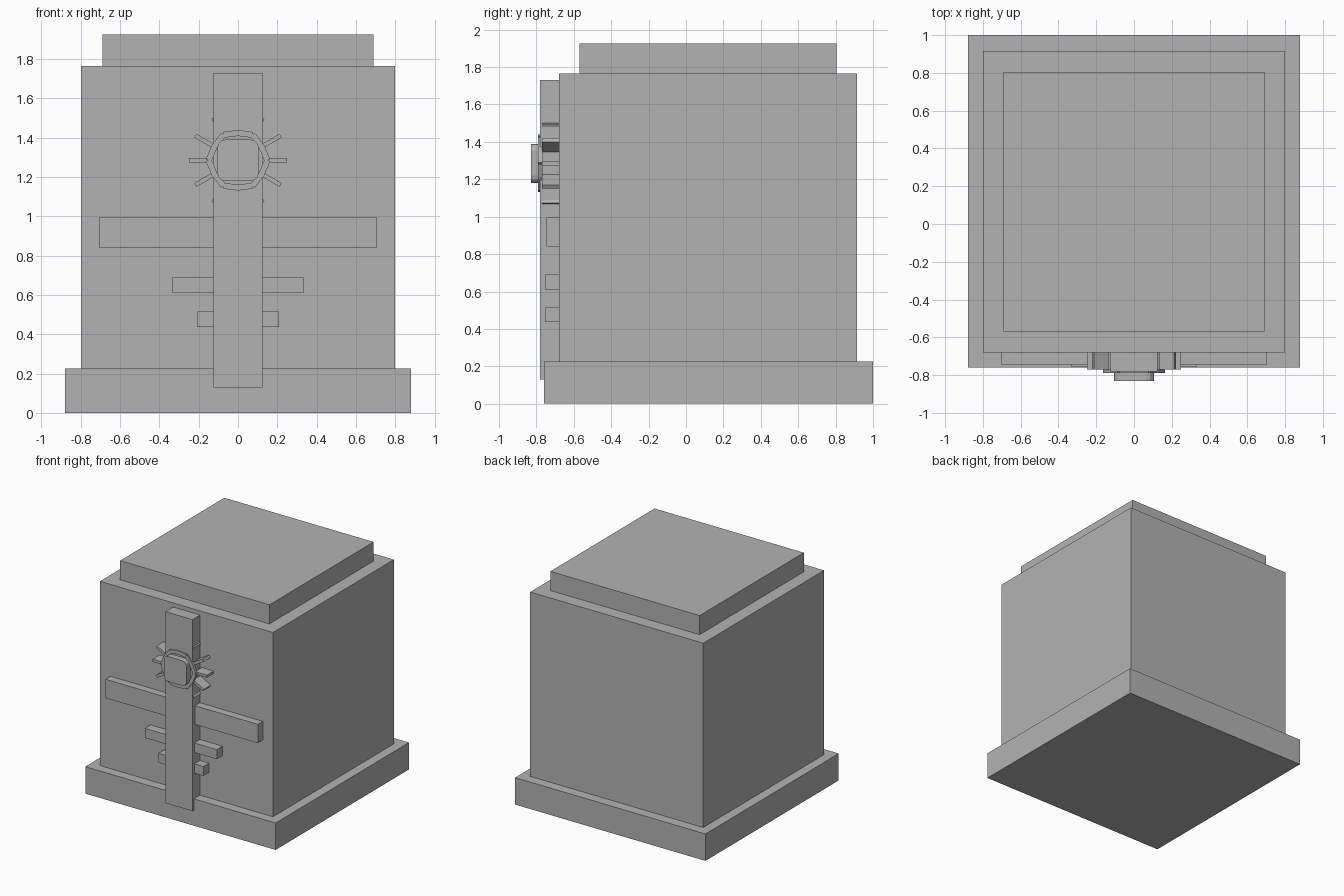
import bpy, math

old = bpy.data.objects.get("Cube")
if old:
    bpy.data.objects.remove(old, do_unlink=True)

stone = bpy.data.materials.new("plain grey")
stone.use_nodes = True
GREY = (0.45, 0.45, 0.45, 1)
stone.diffuse_color = GREY
stone.node_tree.nodes["Principled BSDF"].inputs["Base Color"].default_value = GREY


def box(name, x, y, z, turn=0):
    """Box from (min, max) ranges, optionally turned about the y axis."""
    bpy.ops.mesh.primitive_cube_add(
        size=1, location=[(a + b) / 2 for a, b in (x, y, z)], rotation=(0, turn, 0))
    ob = bpy.context.object
    ob.name = name
    ob.scale = [b - a for a, b in (x, y, z)]
    bpy.ops.object.transform_apply(location=False, rotation=False, scale=True)
    ob.data.materials.append(stone)
    return ob


def around(name, radius, angle, size, y, turn):
    """Small box set at an angle on a circle around the emblem centre."""
    cx, cz = radius * math.cos(angle), CENTRE_Z + radius * math.sin(angle)
    w, h = size[0] / 2, size[1] / 2
    return box(name, (cx - w, cx + w), y, (cz - h, cz + h), turn)


# Stepped block
box("base_plinth", (-0.88, 0.88), (-0.76, 1.0), (0, 0.225))
box("main_block", (-0.8, 0.8), (-0.68, 0.915), (0.225, 1.765))
box("top_slab", (-0.69, 0.69), (-0.57, 0.805), (1.765, 1.925))

# Upright post and crossbars on the front
FACE = -0.68
box("front_post", (-0.125, 0.125), (-0.78, FACE), (0.13, 1.73))
for name, half, front, z in (
        ("upper_crossbar", 0.705, -0.745, (0.84, 0.997)),
        ("middle_crossbar", 0.333, -0.755, (0.61, 0.69)),
        ("lower_crossbar", 0.208, -0.755, (0.437, 0.515))):
    box(name, (-half, half), (front, FACE), z)

# Emblem: rays, ring of short links and a rounded centre boss
CENTRE_Z = 1.285
for i in range(12):
    angle = i * math.tau / 12
    around(f"ray_{i}", 0.195, angle, (0.11, 0.022), (-0.77, FACE), -angle)
    tilt = math.radians(8 if i % 2 else -8)
    around(f"ring_link_{i}", 0.139, angle + math.tau / 24, (0.03, 0.08),
           (-0.79, -0.768), -angle - math.tau / 24 + tilt)

boss = box("centre_boss", (-0.105, 0.105), (-0.83, -0.78), (1.18, 1.39))
boss.data.attributes.new("bevel_weight_edge", "FLOAT", "EDGE")
weights = boss.data.attributes["bevel_weight_edge"].data
for edge in boss.data.edges:
    a, b = (boss.data.vertices[v].co for v in edge.vertices)
    weights[edge.index].value = 1.0 if abs(a.y - b.y) > 0.01 else 0.0
rounding = boss.modifiers.new("rounded_corners", "BEVEL")
rounding.limit_method = "WEIGHT"
rounding.width = 0.04
rounding.segments = 3
